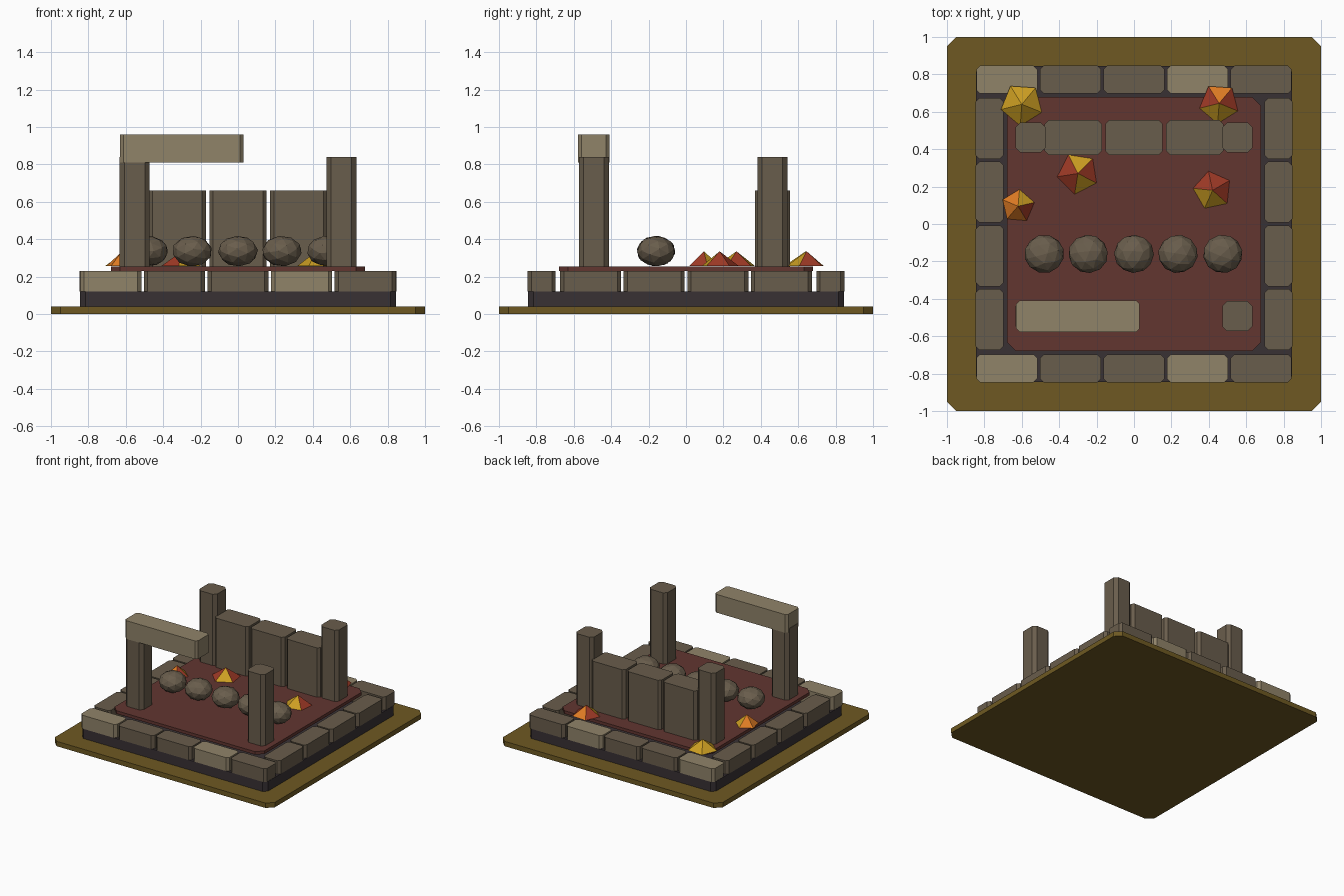
import bpy, bmesh, math
from mathutils import Matrix

if "Cube" in bpy.data.objects:
    bpy.data.objects.remove(bpy.data.objects["Cube"])


def srgb(r, g, b):
    f = lambda c: c / 12.92 if c <= 0.04045 else ((c + 0.055) / 1.055) ** 2.4
    return tuple(f(c / 255) for c in (r, g, b)) + (1,)


def material(name, *rgb):
    m = bpy.data.materials.new(name)
    m.diffuse_color = srgb(*rgb)
    m.use_nodes = True
    m.node_tree.nodes["Principled BSDF"].inputs["Base Color"].default_value = m.diffuse_color
    return m


GROUND = material("dry ground", 110, 89, 34)
DARK = material("dark footing", 56, 49, 52)
STONE = material("brown stone", 105, 93, 76)
PALE = material("pale stone", 144, 131, 105)
FLOOR = material("dark red floor", 98, 54, 48)
YELLOW = material("yellow leaf", 204, 158, 34)
ORANGE = material("orange leaf", 224, 124, 36)
RED = material("red leaf", 160, 58, 38)


def finish(bm, name, mats):
    bmesh.ops.recalc_face_normals(bm, faces=bm.faces)
    me = bpy.data.meshes.new(name)
    bm.to_mesh(me)
    bm.free()
    for m in mats:
        me.materials.append(m)
    ob = bpy.data.objects.new(name, me)
    bpy.context.collection.objects.link(ob)
    return ob


def block(name, x0, x1, y0, y1, z0, z1, c, mat):
    """Upright block with chamfered vertical corners."""
    bm = bmesh.new()
    pts = [(x0 + c, y0), (x1 - c, y0), (x1, y0 + c), (x1, y1 - c),
           (x1 - c, y1), (x0 + c, y1), (x0, y1 - c), (x0, y0 + c)]
    face = bm.faces.new([bm.verts.new((x, y, z0)) for x, y in pts])
    ext = bmesh.ops.extrude_face_region(bm, geom=[face], use_keep_orig=True)
    top = [v for v in ext["geom"] if isinstance(v, bmesh.types.BMVert)]
    bmesh.ops.translate(bm, vec=(0, 0, z1 - z0), verts=top)
    return finish(bm, name, [mat])


# Ground plate, footing and raised floor
block("ground_plate", -1, 1, -1, 1, 0, 0.04, 0.05, GROUND)
block("footing", -0.845, 0.845, -0.845, 0.845, 0.04, 0.12, 0.03, DARK)
block("floor_slab", -0.68, 0.68, -0.68, 0.68, 0.23, 0.255, 0.05, FLOOR)

# Ring of border stones
for side, s in (("front", -1), ("back", 1)):
    for i in range(5):
        x, y = (i - 2) * 0.34, s * 0.772
        block(f"{side}_border_stone", x - 0.163, x + 0.163, y - 0.075, y + 0.075,
              0.12, 0.23, 0.02, PALE if i in (0, 3) else STONE)
for side, s in (("left", -1), ("right", 1)):
    for i in range(4):
        x, y = s * 0.772, (i - 1.5) * 0.34
        block(f"{side}_border_stone", x - 0.075, x + 0.075, y - 0.163, y + 0.163,
              0.12, 0.23, 0.02, STONE)

# Four pillars and the broken lintel
for side, y in (("front", -0.493), ("back", 0.462)):
    for hand, x in (("left", -0.553), ("right", 0.553)):
        block(f"{side}_{hand}_pillar", x - 0.08, x + 0.08, y - 0.08, y + 0.08,
              0.255, 0.84, 0.025, STONE)
block("broken_lintel", -0.63, 0.03, -0.577, -0.41, 0.81, 0.96, 0.018, PALE)

# Back wall panels
for i in (-1, 0, 1):
    x = i * 0.325
    block("wall_panel", x - 0.153, x + 0.153, 0.37, 0.555, 0.255, 0.66, 0.02, STONE)

# Row of squashed boulders
for i, x in enumerate((-0.48, -0.245, 0, 0.235, 0.475)):
    bm = bmesh.new()
    bmesh.ops.create_icosphere(bm, subdivisions=2, radius=1)
    bm.transform(Matrix.Translation((x, -0.16, 0.336)) @ Matrix.Diagonal((0.107, 0.103, 0.082, 1))
                 @ Matrix.Rotation(i * 0.9, 4, 'Z') @ Matrix.Rotation(0.5, 4, 'X'))
    finish(bm, "boulder", [STONE])

# Leaf piles: x, y, radius, start angle, face colours (0 yellow, 1 orange, 2 red)
piles = [(-0.60, 0.64, 0.115, 50, (0, 0, 0, 0, 0)),
         (0.455, 0.645, 0.108, 50, (1, 2, 0, 0, 2)),
         (-0.30, 0.27, 0.112, 45, (0, 2, 2, 0, 2)),
         (0.42, 0.18, 0.105, 30, (2, 2, 0, 0, 2)),
         (-0.62, 0.095, 0.09, 13, (0, 1, 1, 1, 2))]
for x, y, r, start, cols in piles:
    bm = bmesh.new()
    ring = [bm.verts.new((x + r * math.cos(math.radians(start + 72 * k)),
                          y + r * math.sin(math.radians(start + 72 * k)), 0.256))
            for k in range(5)]
    tip = bm.verts.new((x, y, 0.335))
    for k in range(5):
        bm.faces.new((ring[k], ring[(k + 1) % 5], tip)).material_index = cols[k]
    bm.faces.new(ring[::-1])
    finish(bm, "leaf_pile", [YELLOW, ORANGE, RED])
